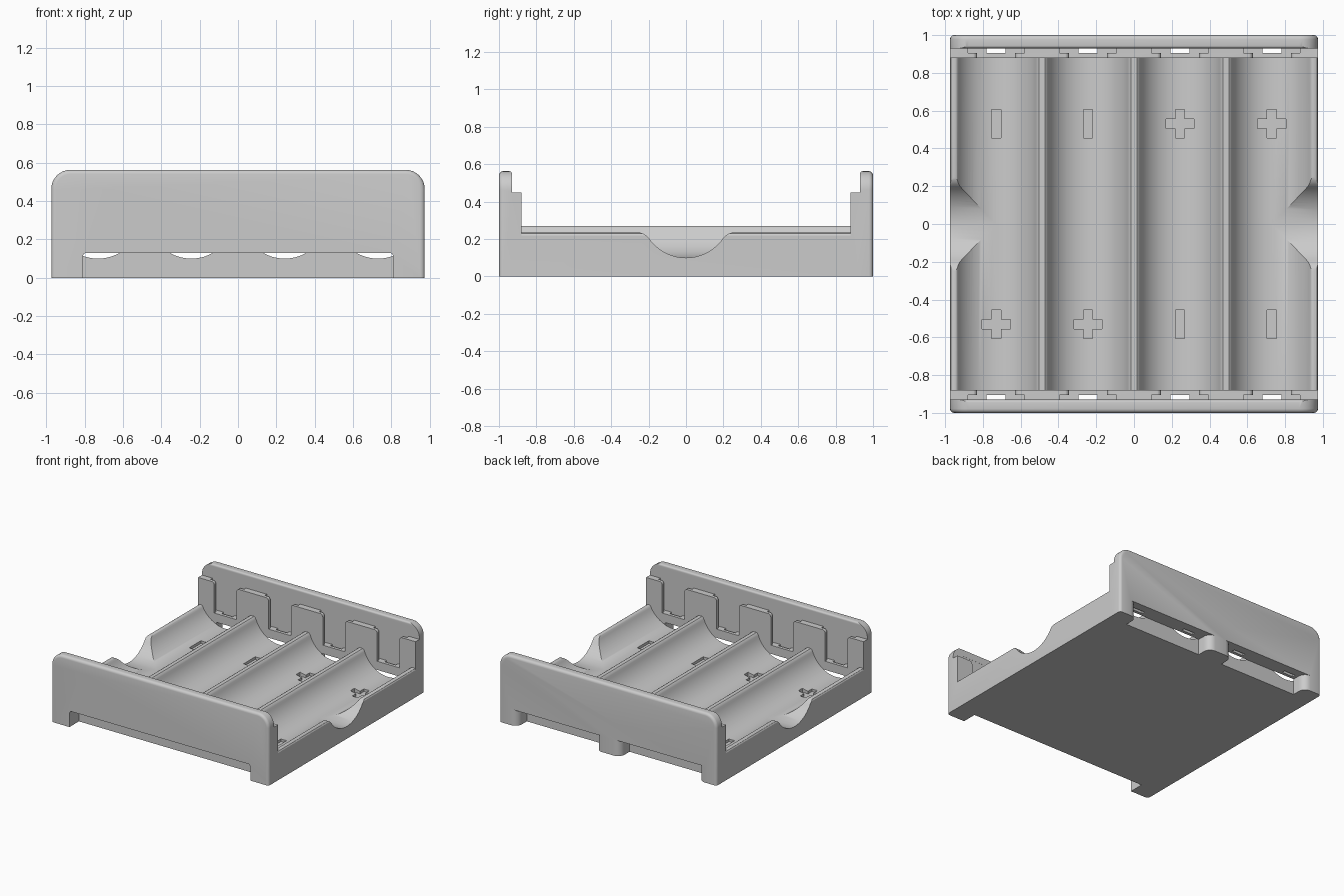
import bpy, bmesh, math
from mathutils import Vector

if "Cube" in bpy.data.objects:
    bpy.data.objects.remove(bpy.data.objects["Cube"])

W, H = 0.974, 0.563                  # half width, height
CELLS = [-0.73, -0.2435, 0.2435, 0.73]
R, CZ = 0.225, 0.325                 # trough radius and axis height
AXES = {'x': (1, 2, 0), 'y': (0, 2, 1), 'z': (0, 1, 2)}

plastic = bpy.data.materials.new("grey_plastic")
plastic.diffuse_color = (0.6, 0.6, 0.6, 1)
plastic.use_nodes = True
plastic.node_tree.nodes["Principled BSDF"].inputs["Base Color"].default_value = plastic.diffuse_color


def prism(name, pts, axis, lo, hi):
    """Extrude a 2D outline along an axis."""
    a, b, c = AXES[axis]
    bm = bmesh.new()
    rings = []
    for t in (lo, hi):
        ring = []
        for u, v in pts:
            co = [0, 0, 0]
            co[a], co[b], co[c] = u, v, t
            ring.append(bm.verts.new(co))
        rings.append(ring)
        bm.faces.new(ring)
    n = len(pts)
    for i in range(n):
        j = (i + 1) % n
        bm.faces.new((rings[0][i], rings[0][j], rings[1][j], rings[1][i]))
    bmesh.ops.recalc_face_normals(bm, faces=bm.faces)
    me = bpy.data.meshes.new(name)
    bm.to_mesh(me)
    bm.free()
    ob = bpy.data.objects.new(name, me)
    bpy.context.collection.objects.link(ob)
    return ob


def arc(cx, cy, r, a0, a1, n=8):
    return [(cx + r * math.cos(math.radians(a0 + (a1 - a0) * i / n)),
             cy + r * math.sin(math.radians(a0 + (a1 - a0) * i / n))) for i in range(n + 1)]


def rect(x0, x1, y0, y1):
    return [(x0, y0), (x1, y0), (x1, y1), (x0, y1)]


def combine(ob, tool, op='DIFFERENCE'):
    m = ob.modifiers.new("boolean", 'BOOLEAN')
    m.object, m.operation, m.solver = tool, op, 'EXACT'
    bpy.context.view_layer.objects.active = ob
    bpy.ops.object.modifier_apply(modifier=m.name)
    bpy.data.objects.remove(tool)


# Body: side silhouette with two end walls
side = [(-1, 0), (1, 0), (1, H)] + arc(0.945, H - 0.015, 0.015, 90, 180, 4) + [(0.93, 0.45)]
side += [(-0.93, 0.45)] + arc(-0.945, H - 0.015, 0.015, 0, 90, 4) + [(-1, H)]
body = prism("battery_tray", side, 'x', -W - 0.1, W + 0.1)

# Rounded outer envelope with softened edges
env = [(-W, 0), (W, 0)] + arc(W - 0.1, H - 0.1, 0.1, 0, 90) + arc(0.1 - W, H - 0.1, 0.1, 90, 180)
shell = prism("envelope", env, 'y', -1, 1)
bm = bmesh.new()
bm.from_mesh(shell.data)
rim = [e for e in bm.edges if abs(e.verts[0].co.y - e.verts[1].co.y) < 0.1
       and max(v.co.z for v in e.verts) > 0.001]
bmesh.ops.bevel(bm, geom=rim, offset=0.022, segments=4, profile=0.5, affect='EDGES')
bm.to_mesh(shell.data)
bm.free()
combine(body, shell, 'INTERSECT')

# Four cell troughs with rounded ridges and lower side walls
top = [(-1.1, 0.22), (-W, 0.22), (-0.968, 0.23), (-0.957, 0.235), (-0.943, 0.235), (-0.936, 0.231)]
for i, cx in enumerate(CELLS):
    a0 = -90 - (62 if i == 0 else 70.5)
    a1 = -90 + (62 if i == 3 else 70.5)
    top += arc(cx, CZ, R, a0, a1, 32)
    if i < 3:
        mid = cx + 0.2433
        top += [(mid - 0.025, 0.262), (mid - 0.015, 0.269), (mid + 0.015, 0.269), (mid + 0.025, 0.262)]
top += [(-x, z) for x, z in reversed(top[:6])] + [(1.1, 0.9), (-1.1, 0.9)]
combine(body, prism("troughs", top, 'y', -0.88, 0.88))

# Finger notches in both side walls
half = arc(0, 0.34, 0.24, -90, -35, 12) + arc(0.2625, 0.1563, 0.08, 145, 90, 6)[1:]
notch = [(-y, z) for y, z in reversed(half[1:])] + half + [(0.2625, 0.5), (-0.2625, 0.5)]
for lo, hi in ((-1.1, -0.73), (0.73, 1.1)):
    combine(body, prism("notch", notch, 'x', lo, hi))

# Wiring recess under the front wall
recess = [(-0.81, -0.1), (0.81, -0.1)] + arc(0.79, 0.11, 0.02, 0, 90, 4) + arc(-0.79, 0.11, 0.02, 90, 180, 4)
combine(body, prism("front_recess", recess, 'y', -1.1, -0.879))

# Two recesses under the back wall, leaving rounded posts
for s in (-1, 1):
    pts = [(0.11, 0.879), (0.81, 0.879)] + arc(0.87, 0.94, 0.06, 180, 90, 6)
    pts += [(0.87, 1.1), (0.05, 1.1)] + arc(0.05, 0.94, 0.06, 90, 0, 6)
    combine(body, prism("back_recess", [(s * x, y) for x, y in pts], 'z', -0.1, 0.13))

# Contact pockets: narrow lip, wide slot behind it and a hole down to the recess
for cx in CELLS:
    lip = [(cx - 0.1, 0.2), (cx + 0.1, 0.2)] + arc(cx + 0.125, 0.426, 0.025, 180, 90, 4)
    lip += [(cx + 0.125, 0.5), (cx - 0.125, 0.5)] + arc(cx - 0.125, 0.426, 0.025, 90, 0, 4)
    for s in (-1, 1):
        lo, mid, far = sorted((s * 0.87, s * 0.91)), sorted((s * 0.905, s * 0.931)), s
        combine(body, prism("lip", lip, 'y', *lo))
        combine(body, prism("slot", rect(cx - 0.15, cx + 0.15, *mid), 'z', 0.2, 0.5))
        combine(body, prism("hole", rect(cx - 0.05, cx + 0.05, *mid), 'z', 0.1, 0.25))

# Engraved polarity marks
a, b = 0.025, 0.075
plus = [(-a, -b), (a, -b), (a, -a), (b, -a), (b, a), (a, a),
        (a, b), (-a, b), (-a, a), (-b, a), (-b, -a), (-a, -a)]
for cx in CELLS:
    s = 1 if cx > 0 else -1
    for shape, cy in ((plus, 0.53 * s), (rect(-a, a, -b, b), -0.53 * s)):
        combine(body, prism("mark", [(cx + x, cy + y) for x, y in shape], 'z', 0.08, 0.2))

# Finish
body.data.materials.clear()
body.data.materials.append(plastic)
for p in body.data.polygons:
    p.material_index = 0
bpy.ops.object.select_all(action='DESELECT')
body.select_set(True)
bpy.context.view_layer.objects.active = body
bpy.ops.object.shade_smooth_by_angle(angle=math.radians(30))
